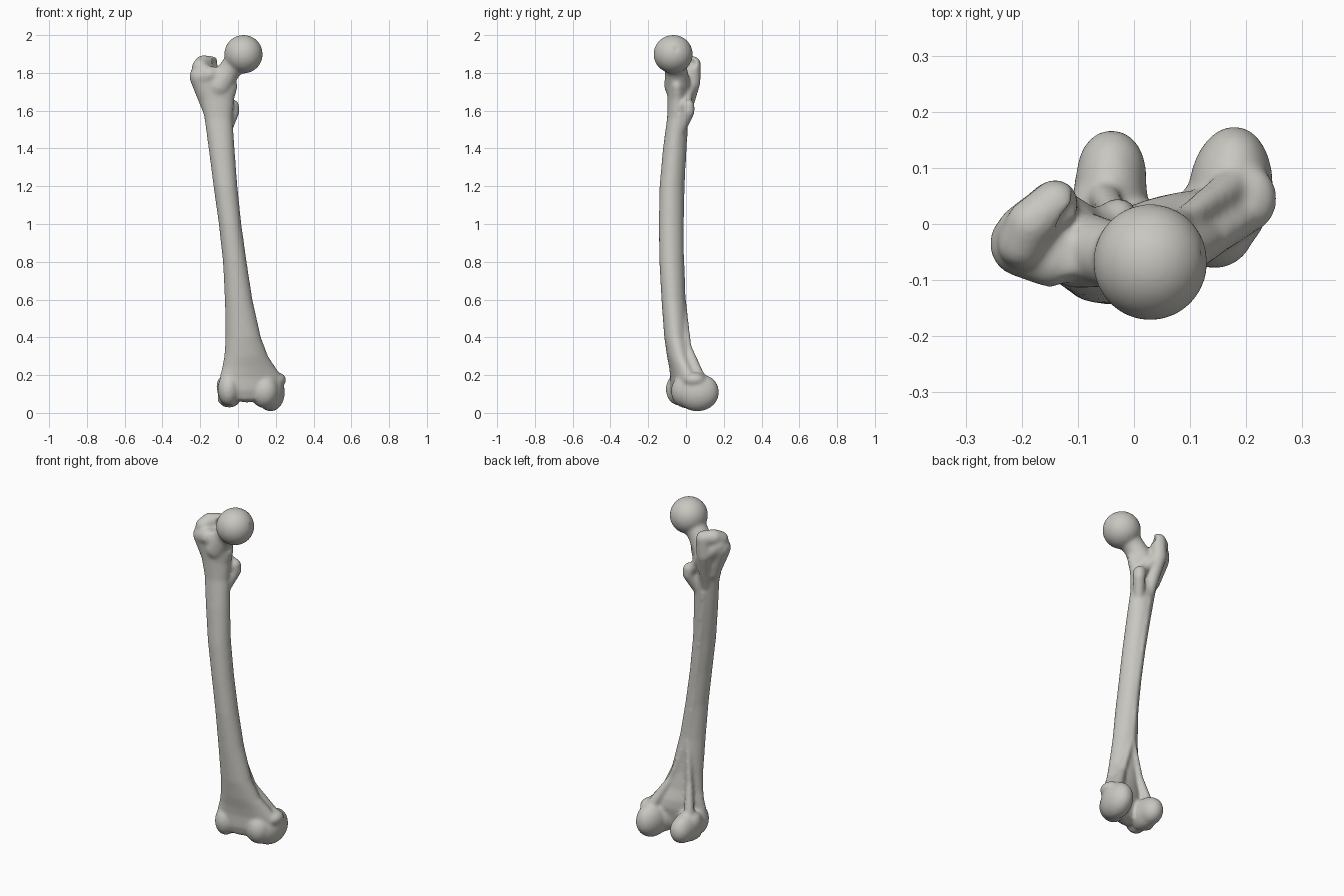
import bpy, bmesh, math
from mathutils import Vector, Matrix

cube = bpy.data.objects.get("Cube")
if cube:
    bpy.data.objects.remove(cube, do_unlink=True)

bone_mat = bpy.data.materials.new("warm_bone_grey")
bone_mat.use_nodes = True
colour = (0.58, 0.57, 0.53, 1)
bone_mat.diffuse_color = colour
bone_mat.node_tree.nodes["Principled BSDF"].inputs["Base Color"].default_value = colour


def blob(bm, centre, radii, turn=0):
    """Ellipsoid, turned about the vertical."""
    m = (Matrix.Translation(centre) @ Matrix.Rotation(math.radians(turn), 4, 'Z')
         @ Matrix.Diagonal((*radii, 1)))
    bmesh.ops.create_icosphere(bm, subdivisions=4, radius=1, matrix=m)


def limb(bm, *stops):
    """Chain of rounded tapering segments; each stop is x, y, z, radius."""
    for a, b in zip(stops, stops[1:]):
        part = bmesh.new()
        for x, y, z, r in (a, b):
            bmesh.ops.create_icosphere(part, subdivisions=3, radius=r,
                                       matrix=Matrix.Translation((x, y, z)))
        out = bmesh.ops.convex_hull(part, input=part.verts)
        inner = [v for v in out["geom_interior"] if isinstance(v, bmesh.types.BMVert)]
        bmesh.ops.delete(part, geom=inner, context='VERTS')
        bmesh.ops.recalc_face_normals(part, faces=part.faces)
        tmp = bpy.data.meshes.new("segment")
        part.to_mesh(tmp)
        part.free()
        bm.from_mesh(tmp)
        bpy.data.meshes.remove(tmp)


def loft(bm, sections, sides=40):
    """Skin rounded sections: z, x min, x max, y min, y max, skew."""
    rings = []
    for z, x0, x1, y0, y1, skew in sections:
        ring = []
        for i in range(sides):
            a = math.tau * i / sides
            c, s = math.cos(a), math.sin(a)
            dx = (x1 - x0) / 2 * math.copysign(abs(c) ** 0.95, c)
            # narrower towards the back, for the ridge along the shaft
            dx *= 1 - 0.14 * max(s, 0)
            y = (y0 + y1) / 2 + (y1 - y0) / 2 * s + skew * dx
            ring.append(bm.verts.new(((x0 + x1) / 2 + dx, y, z)))
        rings.append(ring)
    for low, high in zip(rings, rings[1:]):
        for i in range(sides):
            j = (i + 1) % sides
            bm.faces.new((low[i], low[j], high[j], high[i]))
    bm.faces.new(rings[0][::-1])
    bm.faces.new(rings[-1])


def to_object(bm, name):
    mesh = bpy.data.meshes.new(name)
    bm.to_mesh(mesh)
    bm.free()
    obj = bpy.data.objects.new(name, mesh)
    bpy.context.collection.objects.link(obj)
    return obj


bm = bmesh.new()

# Bowed shaft, flaring at both ends
loft(bm, [
    (0.07, -0.05, 0.17, -0.06, 0.03, 0.2),
    (0.12, -0.095, 0.22, -0.075, 0.04, 0.2),
    (0.19, -0.098, 0.235, -0.075, 0.055, 0.2),
    (0.24, -0.085, 0.2, -0.085, 0.05, 0.15),
    (0.3, -0.073, 0.16, -0.1, 0.03, 0.08),
    (0.4, -0.067, 0.122, -0.115, 0.012, 0),
    (0.6, -0.07, 0.077, -0.13, -0.005, 0),
    (0.8, -0.08, 0.046, -0.141, -0.014, 0),
    (1.0, -0.102, 0.018, -0.144, -0.016, 0),
    (1.2, -0.13, -0.003, -0.14, -0.014, 0),
    (1.4, -0.156, -0.018, -0.122, 0.0, 0),
    (1.56, -0.178, -0.028, -0.1, 0.01, 0),
    (1.66, -0.202, -0.02, -0.098, 0.012, 0),
    (1.73, -0.235, 0.0, -0.1, 0.01, 0),
    (1.79, -0.235, -0.02, -0.105, 0.0, 0),
    (1.83, -0.2, -0.06, -0.09, -0.02, 0),
])

# Ridge down the back of the shaft
limb(bm, (-0.11, -0.01, 1.5, 0.02), (-0.075, -0.022, 1.2, 0.016),
     (-0.035, -0.026, 0.9, 0.015), (0.0, -0.015, 0.6, 0.015))
# Two low ridges parting above the condyles
limb(bm, (0.0, -0.015, 0.6, 0.015), (-0.03, 0.01, 0.35, 0.02), (-0.055, 0.05, 0.18, 0.03))
limb(bm, (0.0, -0.015, 0.6, 0.015), (0.09, 0.01, 0.35, 0.02), (0.18, 0.07, 0.18, 0.035))

# Ball head and neck
blob(bm, (0.029, -0.068, 1.899), (0.102, 0.104, 0.102))
limb(bm, (0.01, -0.064, 1.88, 0.064), (-0.05, -0.052, 1.808, 0.06), (-0.1, -0.045, 1.73, 0.07))

# Greater trochanter with its curved crest
limb(bm, (-0.15, -0.065, 1.79, 0.048), (-0.198, -0.035, 1.78, 0.06), (-0.16, -0.03, 1.62, 0.035))
limb(bm, (-0.2, -0.035, 1.83, 0.045), (-0.185, 0.0, 1.85, 0.044), (-0.14, 0.036, 1.846, 0.043),
     (-0.145, 0.035, 1.75, 0.042), (-0.13, 0.012, 1.65, 0.035), (-0.12, -0.02, 1.54, 0.03))
limb(bm, (-0.19, -0.02, 1.8, 0.058), (-0.15, 0.02, 1.76, 0.05))
# Lesser trochanter and the crest leading to it
limb(bm, (-0.13, 0.03, 1.74, 0.032), (-0.075, 0.005, 1.67, 0.025), (-0.035, 0.01, 1.62, 0.03))
limb(bm, (-0.03, 0.01, 1.625, 0.036), (-0.026, 0.012, 1.595, 0.034), (-0.06, -0.03, 1.5, 0.03))

# Medial condyle
blob(bm, (0.172, 0.06, 0.108), (0.075, 0.115, 0.1), -6)
blob(bm, (0.178, 0.09, 0.115), (0.064, 0.083, 0.085))
blob(bm, (0.14, 0.0, 0.115), (0.075, 0.08, 0.09), 25)
blob(bm, (0.205, 0.045, 0.175), (0.05, 0.06, 0.04))
# Lateral condyle
blob(bm, (-0.042, 0.045, 0.115), (0.066, 0.122, 0.087))
blob(bm, (-0.04, 0.09, 0.11), (0.062, 0.078, 0.076))
blob(bm, (-0.05, -0.035, 0.125), (0.058, 0.072, 0.087))
blob(bm, (-0.07, 0.03, 0.14), (0.044, 0.055, 0.06))
limb(bm, (-0.075, 0.02, 0.075, 0.035), (-0.06, 0.04, 0.06, 0.032))
# Saddle joining the condyles in front
blob(bm, (0.045, -0.02, 0.125), (0.1, 0.055, 0.07), 10)

bone = to_object(bm, "thigh_bone")
bone.data.materials.append(bone_mat)

# Hollows: notch between condyles, trochanter pit, dimple on the head
cut = bmesh.new()
limb(cut, (0.07, 0.145, 0.1, 0.046), (0.055, 0.06, 0.02, 0.036))
limb(cut, (-0.085, 0.04, 1.85, 0.03), (-0.115, 0.0, 1.86, 0.026))
blob(cut, (0.138, -0.05, 1.93), (0.02, 0.022, 0.022))
cutter = to_object(cut, "hollow_cutter")
cutter.hide_render = True

# Fuse, carve, then soften the joins
bpy.ops.object.select_all(action='DESELECT')
bpy.context.view_layer.objects.active = bone
bone.select_set(True)


def apply(name, kind, **settings):
    mod = bone.modifiers.new(name, kind)
    for key, value in settings.items():
        setattr(mod, key, value)
    bpy.ops.object.modifier_apply(modifier=name)


apply("fuse", 'REMESH', mode='VOXEL', voxel_size=0.007)
apply("carve", 'BOOLEAN', operation='DIFFERENCE', object=cutter, solver='EXACT')
apply("even", 'REMESH', mode='VOXEL', voxel_size=0.007)
apply("soften", 'SMOOTH', factor=0.5, iterations=14)
bpy.data.objects.remove(cutter, do_unlink=True)

bpy.ops.object.shade_smooth()
